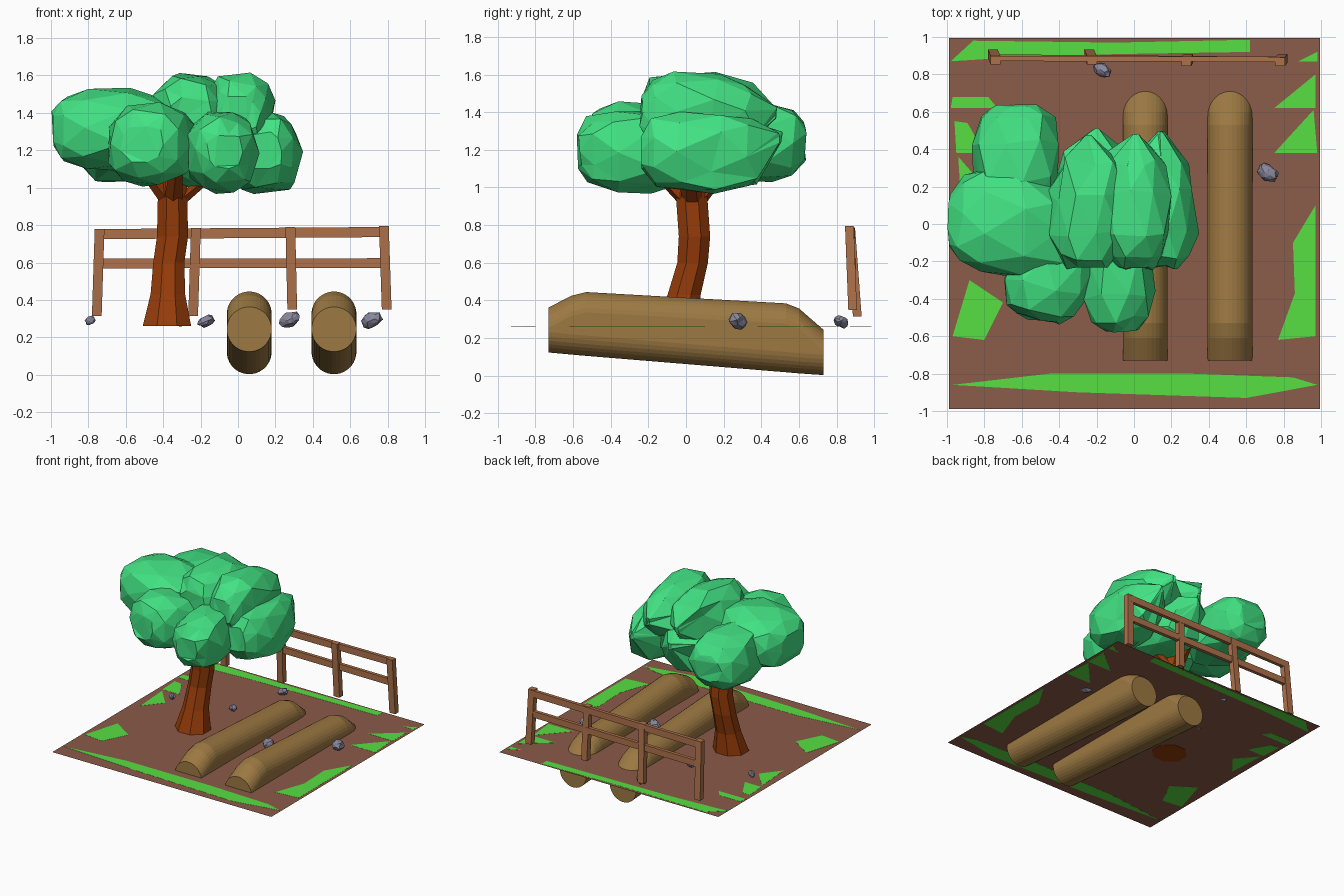
import bpy, bmesh, math, random
from mathutils import Vector, Matrix

if "Cube" in bpy.data.objects:
    bpy.data.objects.remove(bpy.data.objects["Cube"])

random.seed(4)
GROUND = 0.263


def mat(name, r, g, b):
    m = bpy.data.materials.new(name)
    m.diffuse_color = [(c / 255) ** 2.2 for c in (r, g, b)] + [1]
    m.use_nodes = True
    m.node_tree.nodes["Principled BSDF"].inputs["Base Color"].default_value = m.diffuse_color
    return m


SOIL = mat("soil", 138, 92, 74)
GRASS = mat("grass", 88, 222, 68)
LEAF = mat("leaf", 68, 225, 130)
BARK = mat("bark", 148, 62, 18)
LOG = mat("log_wood", 155, 120, 68)
FENCE = mat("fence_wood", 172, 113, 76)
STONE = mat("stone", 136, 134, 154)


def finish(name, bm, material):
    bmesh.ops.recalc_face_normals(bm, faces=bm.faces)
    me = bpy.data.meshes.new(name)
    bm.to_mesh(me)
    bm.free()
    me.materials.append(material)
    ob = bpy.data.objects.new(name, me)
    bpy.context.collection.objects.link(ob)
    return ob


def loft(name, rings, material, triangles=False):
    """Skin a list of equal-length rings and cap both ends."""
    bm = bmesh.new()
    vs = [[bm.verts.new(p) for p in ring] for ring in rings]
    n = len(vs[0])
    for a, b in zip(vs, vs[1:]):
        for i in range(n):
            j = (i + 1) % n
            bm.faces.new((a[i], a[j], b[j], b[i]))
    bm.faces.new(vs[0][::-1])
    bm.faces.new(vs[-1])
    if triangles:
        bmesh.ops.triangulate(bm, faces=bm.faces)
    return finish(name, bm, material)


def circle(x, y, z, rx, ry, n=8):
    return [(x + rx * math.cos(2 * math.pi * (i + .5) / n),
             y + ry * math.sin(2 * math.pi * (i + .5) / n), z) for i in range(n)]


def beam(name, a, b, u, v):
    """Rectangular bar from a to b with half-size vectors u and v."""
    u, v = Vector(u), Vector(v)
    loft(name, [[Vector(p) + s * u + t * v for s, t in ((-1, -1), (1, -1), (1, 1), (-1, 1))]
                for p in (a, b)], FENCE)


# ground sheet
bm = bmesh.new()
bm.faces.new([bm.verts.new((x, y, GROUND)) for x, y in
              ((-.99, -.99), (.995, -.99), (.995, .995), (-.99, .995))])
finish("ground", bm, SOIL)

# grass patches, thin slabs straddling the ground sheet
patches = [
    [(-.98, .87), (-.5, .9), (0, .91), (.62, .92), (.62, .985), (-.1, .97), (-.86, .98)],
    [(-.97, .68), (-.78, .68), (-.73, .62), (-.98, .62)],
    [(-.96, .55), (-.89, .54), (-.8, .38), (-.95, .38)],
    [(-.94, .36), (-.8, .2), (-.92, .05)],
    [(.97, .80), (.75, .62), (.97, .62)],
    [(.96, .61), (.75, .38), (.98, .38)],
    [(.98, .92), (.88, .87), (.98, .87)],
    [(-.97, -.6), (-.88, -.3), (-.7, -.42), (-.8, -.62)],
    [(-.97, -.86), (-.45, -.8), (.3, -.8), (.85, -.82), (.98, -.86), (.6, -.93), (-.3, -.9)],
    [(.97, .1), (.85, -.1), (.86, -.37), (.77, -.62), (.97, -.6)],
]
for i, pts in enumerate(patches):
    loft(f"grass_patch_{i + 1}", [[(x, y, GROUND + s) for x, y in pts] for s in (-.001, .001)], GRASS)

# half-sunk logs: stadium cross-sections along y (y, bottom, top)
sections = [(-.73, .123, .363), (-.61, .112, .425), (-.53, .105, .445),
            (.53, .018, .385), (.6, .012, .358), (.73, .003, .245)]
for k, cx in enumerate((.06, .513)):
    rings = []
    for y, lo, hi in sections:
        ring = []
        for i in range(32):
            t = 2 * math.pi * (i + .5) / 32
            mid = hi - .12 if math.sin(t) > 0 else lo + .12
            ring.append((cx + .12 * math.cos(t), y, mid + .12 * math.sin(t)))
        rings.append(ring)
    loft(f"log_{k + 1}", rings, LOG)

# fence posts: bottom x, y, z then top x, y, z
posts = [((-.755, .91, .315), (-.74, .875, .78)), ((-.24, .91, .315), (-.225, .875, .785)),
         ((.29, .885, .35), (.28, .868, .79)), ((.795, .885, .35), (.78, .868, .795))]
for i, (a, b) in enumerate(posts):
    beam(f"fence_post_{i + 1}", a, b, (.026, 0, 0), (0, .023, 0))
# fence rails
beam("fence_rail_top", (-.74, .885, .752), (.78, .88, .763), (0, .014, 0), (0, 0, .027))
beam("fence_rail_low", (-.74, .893, .595), (.78, .88, .597), (0, .014, 0), (0, 0, .026))

# trunk
trunk = [(-.38, -.04, .26, .14, .13), (-.375, -.01, .43, .10, .095), (-.37, .035, .6, .09, .088),
         (-.35, .045, .74, .09, .09), (-.35, .03, .95, .085, .09), (-.36, .03, 1.1, .09, .09)]
loft("trunk", [circle(*t) for t in trunk], BARK)
# branches rising into the leaves
for i, (x, y, z) in enumerate([(-.13, .02, 1.08), (-.52, -.06, 1.12), (-.36, .2, 1.1), (-.33, -.17, 1.1)]):
    loft(f"branch_{i + 1}", [circle(-.35, .035, .9, .06, .06, 6), circle(x, y, z, .04, .04, 6)], BARK)

# leaf clumps: round in front, pinched to a wedge at the back (y, half width, half height, lift)
profile = [(-.26, .10, .10, 0), (-.20, .155, .18, 0), (-.07, .19, .215, 0), (.13, .19, .21, 0),
           (.32, .14, .165, 0), (.46, .015, .03, 1)]


def clump(name, pos, yaw, sx=1, sy=1, lift=.06):
    m = Matrix.Translation(pos) @ Matrix.Rotation(math.radians(yaw), 4, 'Z')
    rings = []
    for k, (y, w, h, up) in enumerate(profile):
        jit = (.012, .02, .018, .03, .04, .008)[k]
        ring = []
        for i in range(9):
            t = 2 * math.pi * (i + .5 * (k % 2)) / 9
            c, s = math.cos(t), math.sin(t)
            p = Vector((w * sx * math.copysign(abs(c) ** .8, c), y * sy,
                        h * math.copysign(abs(s) ** .75, s) + lift * up))
            ring.append(m @ (p + Vector((random.uniform(-jit, jit), random.uniform(-jit, jit),
                                         random.uniform(-jit, jit / 3)))))
        rings.append(ring)
    loft(name, rings, LEAF, True)


clumps = [((.14, .03, 1.2), 0, 1, 1), ((.01, .02, 1.4), 0, .98, 1, 0), ((-.25, .02, 1.4), 0, 1.05, .98, 0),
          ((-.08, -.31, 1.2), 3, .98, 1), ((-.46, -.27, 1.24), -12, 1.2, .95),
          ((-.73, .01, 1.32), -92, 1.5, 1), ((-.63, .37, 1.25), 180, 1.25, 1),
          ((-.2, .06, 1.21), 0, 1.1, .97)]
for i, c in enumerate(clumps):
    clump(f"leaf_clump_{i + 1}", *c)

# stones
stones = [(-.79, .276, .29, .034, .025), (-.17, .825, .286, .055, .032), (-.31, .38, .285, .042, .03),
          (.275, 0, .295, .065, .042), (.715, .275, .292, .067, .042)]
for i, (x, y, z, rx, rz) in enumerate(stones):
    bm = bmesh.new()
    bmesh.ops.create_icosphere(bm, subdivisions=2, radius=1)
    for v in bm.verts:
        v.co *= random.uniform(.75, 1.08)
        v.co = Vector((v.co.x * rx, v.co.y * rx * .65, v.co.z * rz))
    turn = Matrix.Rotation(-.4, 4, 'Y') @ Matrix.Rotation(-.5, 4, 'Z')
    bm.transform(Matrix.Translation((x, y, z)) @ turn)
    finish(f"stone_{i + 1}", bm, STONE)
